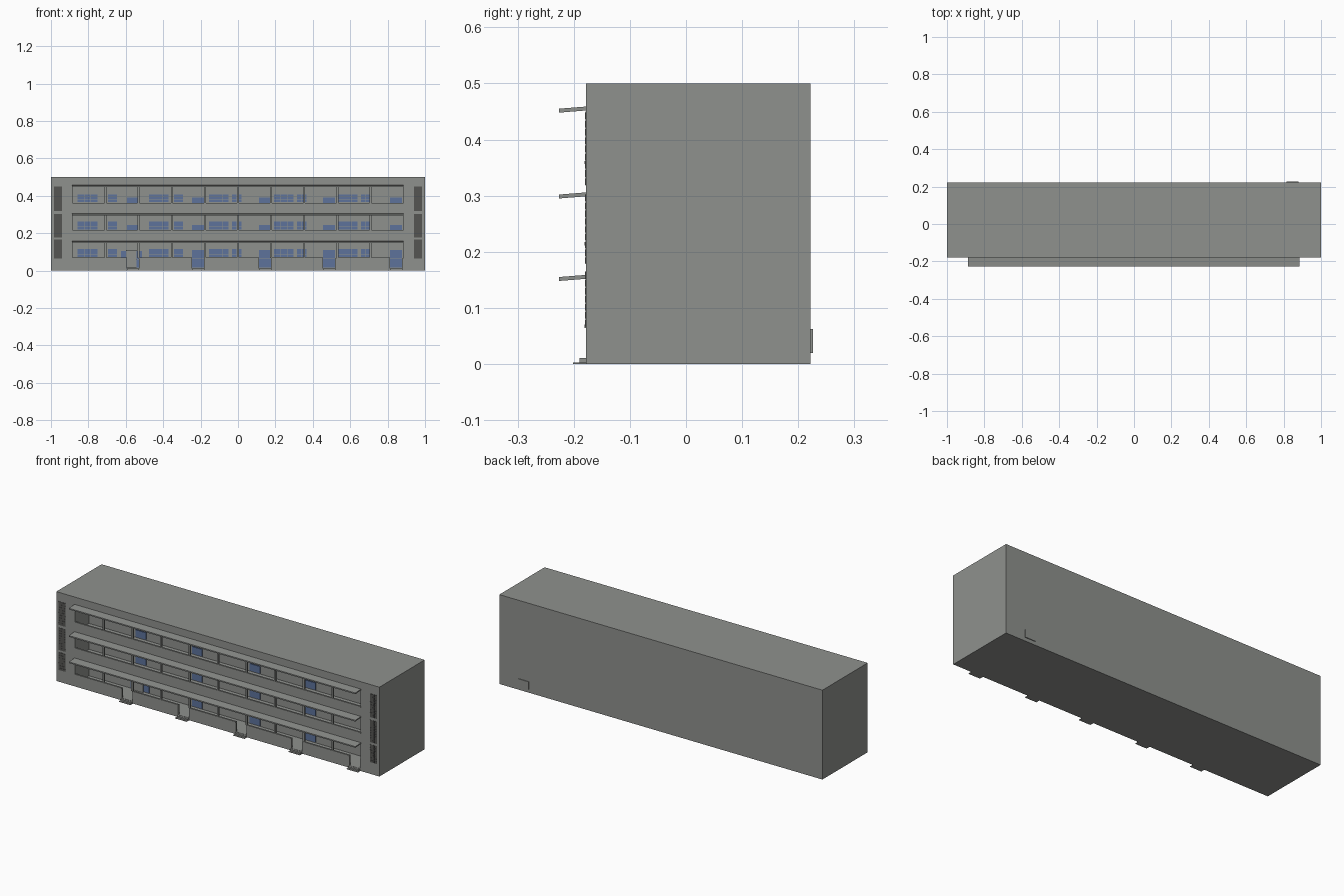
import bpy, bmesh

if "Cube" in bpy.data.objects:
    bpy.data.objects.remove(bpy.data.objects["Cube"])

def material(name, rgb):
    m = bpy.data.materials.new(name)
    m.diffuse_color = (*rgb, 1)
    m.use_nodes = True
    m.node_tree.nodes["Principled BSDF"].inputs["Base Color"].default_value = m.diffuse_color
    return m

GREY = material("concrete grey", (0.275, 0.285, 0.27))
BLUE = material("window blue", (0.11, 0.17, 0.33))
DARK = material("vent dark grey", (0.09, 0.09, 0.085))

def boxes(name, items, mat):
    """One object from a list of boxes (x0, x1, y0, y1, z0, z1)."""
    bm = bmesh.new()
    for x0, x1, y0, y1, z0, z1 in items:
        for v in bmesh.ops.create_cube(bm, size=1)["verts"]:
            v.co = (x1 if v.co.x > 0 else x0, y1 if v.co.y > 0 else y0, z1 if v.co.z > 0 else z0)
    me = bpy.data.meshes.new(name)
    bm.to_mesh(me)
    bm.free()
    me.materials.append(mat)
    ob = bpy.data.objects.new(name, me)
    bpy.context.collection.objects.link(ob)
    return ob

FRONT, BACK, INNER = -0.178, 0.222, -0.053
END = 0.885                                   # half length of the open galleries
# (gallery floor, parapet top, ceiling) of each storey
STOREYS = [(0.012, 0.068, 0.150), (0.160, 0.215, 0.297), (0.305, 0.360, 0.450)]
WIDE = [-0.857, -0.476, -0.155, 0.193, 0.535]
NARROW = [-0.696, -0.343, -0.032, 0.316, 0.658]
DOORS = [-0.594, -0.246, 0.112, 0.455, 0.814]
DOOR_W = 0.066
POSTS = [-0.885 + 0.177 * i for i in range(1, 10)]

# Main block: galleries behind thin parapets, and five entrances
body = boxes("building_body", [(-1, 1, FRONT, BACK, 0, 0.5)], GREY)
cuts = []
for floor, sill, top in STOREYS:
    cuts.append((-END, END, -0.168, INNER, floor, top))
    cuts.append((-END + 0.0005, END - 0.0005, -0.3, -0.16, sill, top - 0.0005))
cuts += [(x, x + DOOR_W, -0.31, -0.155, 0.0125, 0.08) for x in DOORS]
for c in cuts:
    cutter = boxes("cutter", [c], GREY)
    cutter.hide_render = True
    mod = body.modifiers.new("opening", "BOOLEAN")
    mod.operation, mod.solver, mod.object = "DIFFERENCE", "EXACT", cutter
    bpy.context.view_layer.objects.active = body
    bpy.ops.object.modifier_apply(modifier=mod.name)
    bpy.data.objects.remove(cutter)

def panes(x0, x1, z0, z1, cols, rows, gap=0.002):
    """Grid of thin glass panes on the gallery back wall."""
    w, h = (x1 - x0) / cols, (z1 - z0) / rows
    return [(x0 + i * w, x0 + (i + 1) * w - gap, INNER - 0.004, INNER + 0.001,
             z0 + j * h, z0 + (j + 1) * h - gap) for i in range(cols) for j in range(rows)]

for n, (floor, sill, top) in enumerate(STOREYS):
    # Windows of the apartments
    glass = []
    for w, s in zip(WIDE, NARROW):
        glass += panes(w, w + 0.107, sill + 0.006, sill + 0.050, 3, 3)
        glass += panes(s, s + 0.052, sill + 0.006, sill + 0.050, 2, 3)
    boxes(f"windows_{n}", glass, BLUE)

    # Tall stairwell glazing
    stairs = []
    for d in DOORS[1:] if n == 0 else DOORS:
        stairs += panes(d, d + DOOR_W, floor + 0.004, sill + (0.044 if n == 0 else 0.032), 1, 2)
    boxes(f"stair_glazing_{n}", stairs, BLUE)

    # Slim posts and sill rails along the front
    boxes(f"posts_{n}", [(x - 0.005, x + 0.005, FRONT - 0.001, FRONT + 0.008, sill, top)
                         for x in POSTS], GREY)
    rails, edges = [], [-END] + POSTS + [END]
    for a, b in zip(edges, edges[1:]):
        door = [d for d in DOORS if n == 0 and a < d + DOOR_W / 2 < b]
        rails.append((a, door[0] if door else b, FRONT - 0.003, FRONT + 0.004, sill - 0.004, sill + 0.002))
    boxes(f"sill_rails_{n}", rails, GREY)

    # Sloping canopy: box whose outer edge is lowered
    canopy = boxes(f"canopy_{n}", [(-0.888, END, -0.226, FRONT + 0.002, top - 0.002, top + 0.005)], GREY)
    for v in canopy.data.vertices:
        if v.co.y > FRONT:
            v.co.z += 0.004

# First entrance: wide glazing with a grey door leaf in front
boxes("first_door_glazing", panes(-0.625, -0.51, 0.016, 0.108, 1, 2), BLUE)
boxes("first_door_leaf", [(-0.60, -0.543, INNER - 0.012, INNER - 0.006, 0.013, 0.11)], GREY)

# Entrance steps and thin paving pads
boxes("entrance_steps", [(x, x + DOOR_W, -0.190, FRONT + 0.002, 0, 0.011) for x in DOORS], GREY)
boxes("entrance_pads", [(x - 0.003, x + DOOR_W + 0.003, -0.201, FRONT + 0.002, 0, 0.003)
                        for x in DOORS], GREY)

# Rear door plate
boxes("rear_door", [(0.816, 0.88, BACK - 0.002, 0.226, 0.02, 0.062)], GREY)

# Vent grilles at both ends of the front: dark backing with louvres
vents = []
for side in (-1, 1):
    xc = side * 0.9635
    for z0, z1 in ((0.066, 0.166), (0.178, 0.303), (0.318, 0.45)):
        vents.append((xc - 0.0215, xc + 0.0215, FRONT - 0.001, FRONT + 0.001, z0, z1))
        rows = round((z1 - z0) / 0.0145)
        h = (z1 - z0) / rows
        for c in range(3):
            x = xc - 0.0205 + c * 0.0145
            vents += [(x, x + 0.012, FRONT - 0.002, FRONT - 0.0005,
                       z0 + r * h + 0.001, z0 + (r + 1) * h - 0.002) for r in range(rows)]
boxes("vent_grilles", vents, DARK)
